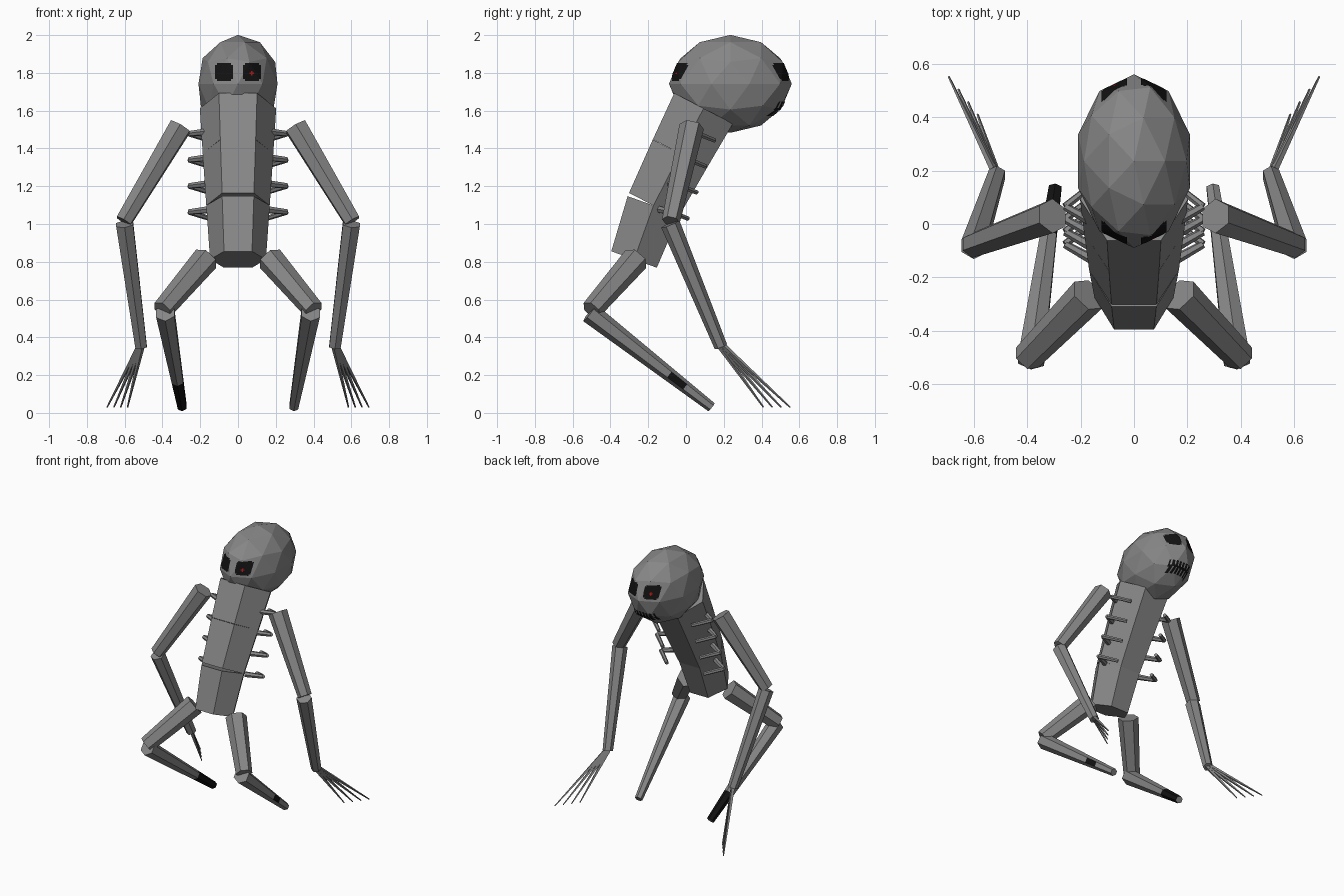
import bpy, bmesh, math
from mathutils import Vector, Matrix
from mathutils.bvhtree import BVHTree

if "Cube" in bpy.data.objects:
    bpy.data.objects.remove(bpy.data.objects["Cube"])


def material(name, rgb):
    m = bpy.data.materials.new(name)
    m.use_nodes = True
    m.diffuse_color = (*rgb, 1)
    bsdf = m.node_tree.nodes["Principled BSDF"]
    bsdf.inputs["Base Color"].default_value = (*rgb, 1)
    bsdf.inputs["Roughness"].default_value = 0.9
    return m


GREY = material("grey skin", (0.24, 0.24, 0.24))
BLACK = material("black", (0.006, 0.006, 0.006))
RED = material("red pupil", (0.5, 0.01, 0.01))


def finish(name, bm, *mats, fix=True):
    if fix:
        bmesh.ops.recalc_face_normals(bm, faces=bm.faces)
    mesh = bpy.data.meshes.new(name)
    bm.to_mesh(mesh)
    bm.free()
    for m in mats:
        mesh.materials.append(m)
    obj = bpy.data.objects.new(name, mesh)
    bpy.context.collection.objects.link(obj)
    return obj


def bone(name, a, b, ra, rb, sides=6, turn=0.0, cuts=(), paint=None):
    """Tapered prism from a to b; paint(t, outward) picks black side faces."""
    a, b = Vector(a), Vector(b)
    axis = (b - a).normalized()
    u = (Vector((1, 0, 0)) - axis * axis.x).normalized()
    v = axis.cross(u)
    stops = [0, *cuts, 1]
    bm = bmesh.new()
    rings = []
    for t in stops:
        c, r = a.lerp(b, t), ra + (rb - ra) * t
        angles = [turn + math.tau * i / sides for i in range(sides)]
        rings.append([bm.verts.new(c + r * (u * math.cos(q) + v * math.sin(q))) for q in angles])
    for k in range(len(stops) - 1):
        mid = (stops[k] + stops[k + 1]) / 2
        for i in range(sides):
            j = (i + 1) % sides
            f = bm.faces.new((rings[k][i], rings[k][j], rings[k + 1][j], rings[k + 1][i]))
            out = (f.calc_center_median() - a.lerp(b, mid)).normalized()
            if paint and paint(mid, out):
                f.material_index = 1
    bm.faces.new(rings[0])
    bm.faces.new(rings[-1])
    return finish(name, bm, GREY, BLACK)


# Head: faceted egg
bm = bmesh.new()
bmesh.ops.create_icosphere(bm, subdivisions=2, radius=1)
bmesh.ops.transform(bm, verts=bm.verts, matrix=Matrix.Translation((0, 0.235, 1.742))
                    @ Matrix.Diagonal((0.22, 0.325, 0.259, 1)))
head_tree = BVHTree.FromBMesh(bm)
finish("head", bm, GREY)


def plate(name, mat, x, z, w, h, side, nx, nz, keep, lift=0.004):
    """Thin patch laid on the head, seen from side -1 (front) or +1 (back)."""
    bm = bmesh.new()
    grid = []
    for i in range(nx + 1):
        col = []
        for k in range(nz + 1):
            p = Vector((x + w * (i / nx - 0.5), side * 2, z + h * (k / nz - 0.5)))
            hit, normal, _, _ = head_tree.ray_cast(p, Vector((0, -side, 0)))
            col.append(bm.verts.new(hit + Vector((0, side * lift, 0))))
        grid.append(col)
    for i in range(nx):
        for k in range(nz):
            if keep(i, k):
                quad = [grid[i][k], grid[i + 1][k], grid[i + 1][k + 1], grid[i][k + 1]]
                bm.faces.new(quad if side < 0 else quad[::-1])
    loose = [v for v in bm.verts if not v.link_faces]
    bmesh.ops.delete(bm, geom=loose, context="VERTS")
    finish(name, bm, mat, fix=False)


# Eyes on both sides of the head, with one small pupil on each side
for side, label in ((-1, "front"), (1, "back")):
    for s in (-1, 1):
        plate(f"{label}_eye", BLACK, s * 0.074, 1.805, 0.094, 0.094, side, 10, 10,
              lambda i, k: not (i in (0, 9) and k in (0, 9)))
    plate(f"{label}_pupil", RED, -side * 0.074, 1.797, 0.024, 0.024, side, 3, 3,
          lambda i, k: i == 1 or k == 1, lift=0.008)

# Mouth: dark band broken up by teeth
plate("mouth", BLACK, 0, 1.61, 0.18, 0.075, 1, 21, 7,
      lambda i, k: k == 3 or (i + k // 4) % 3 != 2)

# Torso: three tapered hexagonal blocks along a leaning spine
spine = [(-0.275, 0.812, 0.148), (-0.172, 1.098, 0.168),
         (-0.032, 1.373, 0.187), (0.093, 1.612, 0.202)]
for label, (y0, z0, r0), (y1, z1, r1) in zip(("lower", "middle", "upper"), spine, spine[1:]):
    bone(f"{label}_torso", (0, y0, z0), (0, y1, z1), r0, r1)

for s, label in ((1, "left"), (-1, "right")):
    # Ribs: bent rods reaching out and round towards the chest
    for n in range(4):
        y, z = 0.065 - 0.047 * n, 1.478 - 0.138 * n
        root, elbow, tip = (s * 0.15, y - 0.06, z + 0.012), (s * 0.258, y, z), (s * 0.15, y + 0.085, z - 0.035)
        bone(f"{label}_rib_back", root, elbow, 0.02, 0.015)
        bone(f"{label}_rib_front", elbow, tip, 0.015, 0.013)

    # Arm
    bone(f"{label}_upper_arm", (s * 0.305, 0.03, 1.515), (s * 0.605, -0.08, 1.015),
         0.066, 0.048, turn=math.pi / 6)
    bone(f"{label}_forearm", (s * 0.6, -0.083, 1.0), (s * 0.513, 0.185, 0.35),
         0.052, 0.035, turn=math.pi / 6)

    # Long thin fingers fanning out to the ground
    for n in range(4):
        bone(f"{label}_finger", (s * (0.508 + 0.006 * n), 0.18 + 0.008 * n, 0.35),
             (s * (0.585 + 0.036 * n), 0.41 + 0.047 * n, 0.03), 0.014, 0.004, sides=4)

    # Leg
    bone(f"{label}_thigh", (s * 0.17, -0.265, 0.815), (s * 0.4, -0.5, 0.545),
         0.072, 0.056, turn=math.pi / 6)
    if s > 0:
        stain = lambda t, out: 0.65 < t < 0.78 and out.x > 0.8
    else:
        stain = lambda t, out: t > 0.72 and not (out.x < -0.6 and out.z > 0)
    bone(f"{label}_shin", (s * 0.385, -0.51, 0.53), (s * 0.295, 0.135, 0.03),
         0.056, 0.027, turn=math.pi / 6, cuts=(0.65, 0.72, 0.78), paint=stain)
